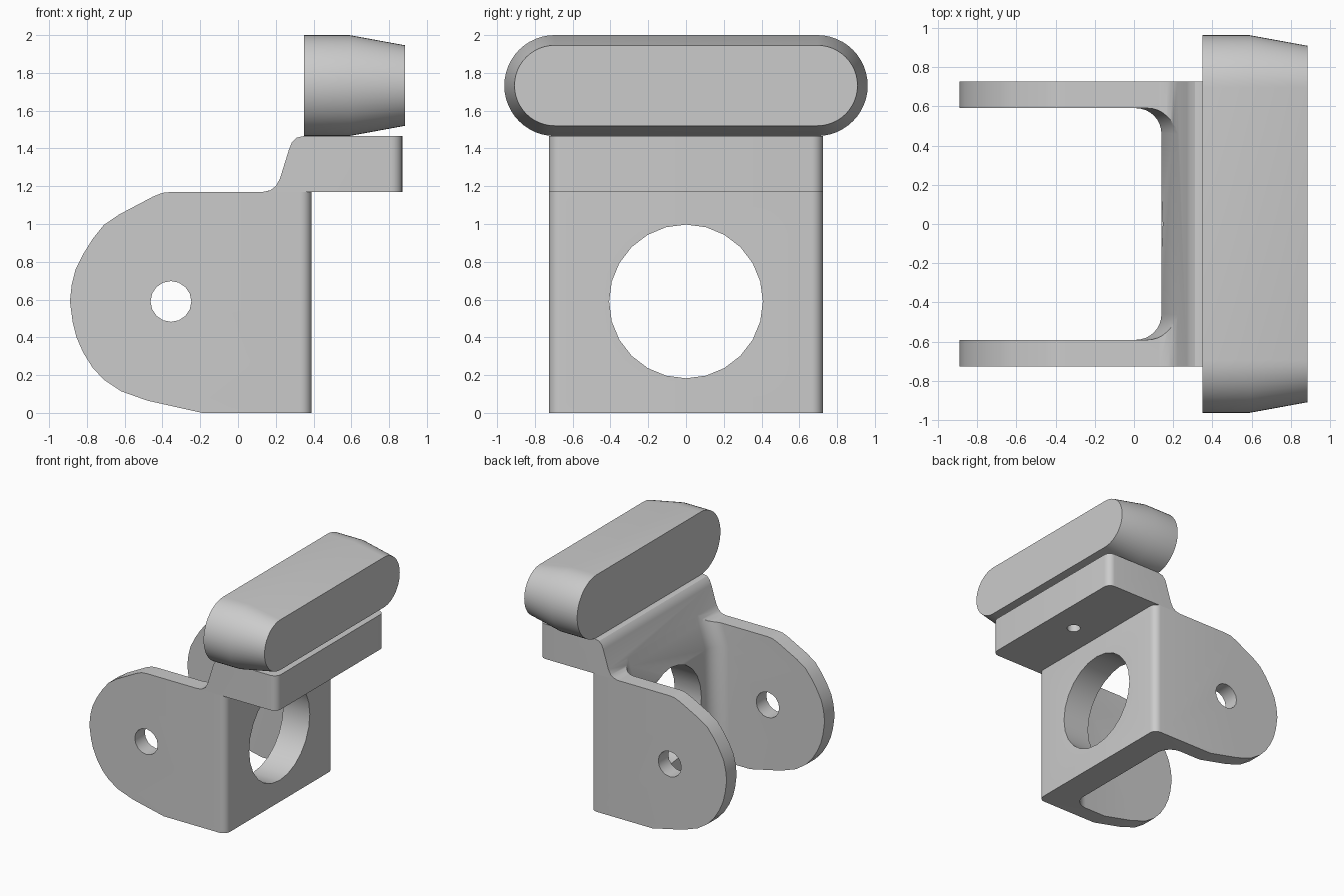
import bpy
import bmesh
from math import sin, cos, pi
from mathutils import Vector

if "Cube" in bpy.data.objects:
    bpy.data.objects.remove(bpy.data.objects["Cube"])

grey = bpy.data.materials.new("plain grey")
grey.use_nodes = True
COLOUR = (0.6, 0.6, 0.6, 1)
grey.diffuse_color = COLOUR
grey.node_tree.nodes["Principled BSDF"].inputs["Base Color"].default_value = COLOUR


def arc(cx, cy, r, start, end, steps):
    """Points along an arc, angles in units of pi."""
    angles = [pi * (start + (end - start) * i / steps) for i in range(steps + 1)]
    return [(cx + r * cos(a), cy + r * sin(a)) for a in angles]


def circle(cx, cy, r, sides):
    return arc(cx, cy, r, 0, 2, sides)[:-1]


def loft(name, rings, round_x=None):
    """Solid through matching rings; optionally rounds upright corners at x = round_x."""
    bm = bmesh.new()
    loops = [[bm.verts.new(p) for p in ring] for ring in rings]
    n = len(loops[0])
    for a, b in zip(loops, loops[1:]):
        for i in range(n):
            j = (i + 1) % n
            bm.faces.new((a[i], a[j], b[j], b[i]))
    bm.faces.new(loops[0][::-1])
    bm.faces.new(loops[-1])
    bmesh.ops.recalc_face_normals(bm, faces=bm.faces)
    if round_x is not None:
        corners = [e for e in bm.edges
                   if all(abs(v.co.x - round_x) < 1e-4 for v in e.verts)
                   and abs(e.verts[0].co.z - e.verts[1].co.z) > 0.1]
        bmesh.ops.bevel(bm, geom=corners, offset=0.06, segments=6,
                        profile=0.5, affect='EDGES')
    mesh = bpy.data.meshes.new(name)
    bm.to_mesh(mesh)
    bm.free()
    mesh.materials.append(grey)
    obj = bpy.data.objects.new(name, mesh)
    bpy.context.collection.objects.link(obj)
    return obj


def side_prism(name, outline, half, round_x=None):
    return loft(name, [[(x, y, z) for x, z in outline] for y in (-half, half)], round_x)


def select_only(obj):
    bpy.ops.object.select_all(action='DESELECT')
    obj.select_set(True)
    bpy.context.view_layer.objects.active = obj


def cut(obj, cutters):
    select_only(obj)
    for c in cutters:
        mod = obj.modifiers.new("cut", 'BOOLEAN')
        mod.operation = 'DIFFERENCE'
        mod.solver = 'EXACT'
        mod.object = c
        bpy.ops.object.modifier_apply(modifier=mod.name)


# Bracket: rounded ears joined by an upright wall
ear = [(0.39, 0), (0.39, 1.17), (-0.35, 1.17), (-0.4, 1.165), (-0.45, 1.145),
       (-0.63, 1.05), (-0.71, 0.995), (-0.77, 0.92), (-0.82, 0.84), (-0.86, 0.76),
       (-0.88, 0.68), (-0.89, 0.59), (-0.875, 0.48), (-0.855, 0.4), (-0.82, 0.32),
       (-0.77, 0.24), (-0.71, 0.175), (-0.62, 0.115), (-0.48, 0.065), (-0.19, 0)]
bracket = side_prism("bracket", ear, 0.725, 0.39)

# Shelf: overhanging block with a curved ramp up from the ears
ramp = [(0.13, 1.17), (0.17, 1.178), (0.2, 1.2), (0.222, 1.24), (0.27, 1.395),
        (0.285, 1.432), (0.31, 1.457), (0.35, 1.466), (0.87, 1.466), (0.87, 1.17)]
shelf = side_prism("shelf", ramp, 0.725, 0.87)

# Pad: long rounded bar, tapered toward its outer end
def stadium(x, r):
    pts = arc(0.695, 1.733, r, -0.5, 0.5, 24) + arc(-0.695, 1.733, r, 0.5, 1.5, 24)
    return [(x, y, z) for y, z in pts]


pad = loft("pad", [stadium(0.35, 0.267), stadium(0.59, 0.267), stadium(0.885, 0.213)])

# Cutters: space between the ears, its leaning upper part, and the holes
gap = [(-1.2, -0.59)] + arc(0.01, -0.46, 0.13, -0.5, 0, 8)
gap += [(x, -y) for x, y in reversed(gap)]


def gap_ring(z, shift=0.0):
    return [(x + shift, y, z) for x, y in gap]


gap_cutter = loft("gap_cutter", [gap_ring(-0.1), gap_ring(0.975), gap_ring(1.24, 0.083)])
bore_cutter = loft("bore_cutter", [[(x, y, z) for y, z in circle(0, 0.59, 0.407, 24)]
                                   for x in (0, 0.6)])
pin_cutter = side_prism("pin_cutter", circle(-0.355, 0.59, 0.108, 16), 1)
screw_cutter = loft("screw_cutter", [[(x, y, z) for x, y in circle(0.63, 0, 0.054, 16)]
                                     for z in (1.1, 1.6)])

cut(bracket, [gap_cutter, bore_cutter, pin_cutter])
cut(shelf, [gap_cutter, screw_cutter])
for c in (gap_cutter, bore_cutter, pin_cutter, screw_cutter):
    bpy.data.objects.remove(c)

# Smooth the curved surfaces, keep the edges sharp
for part in (bracket, shelf, pad):
    select_only(part)
    bpy.ops.object.shade_smooth_by_angle(angle=pi / 6)
